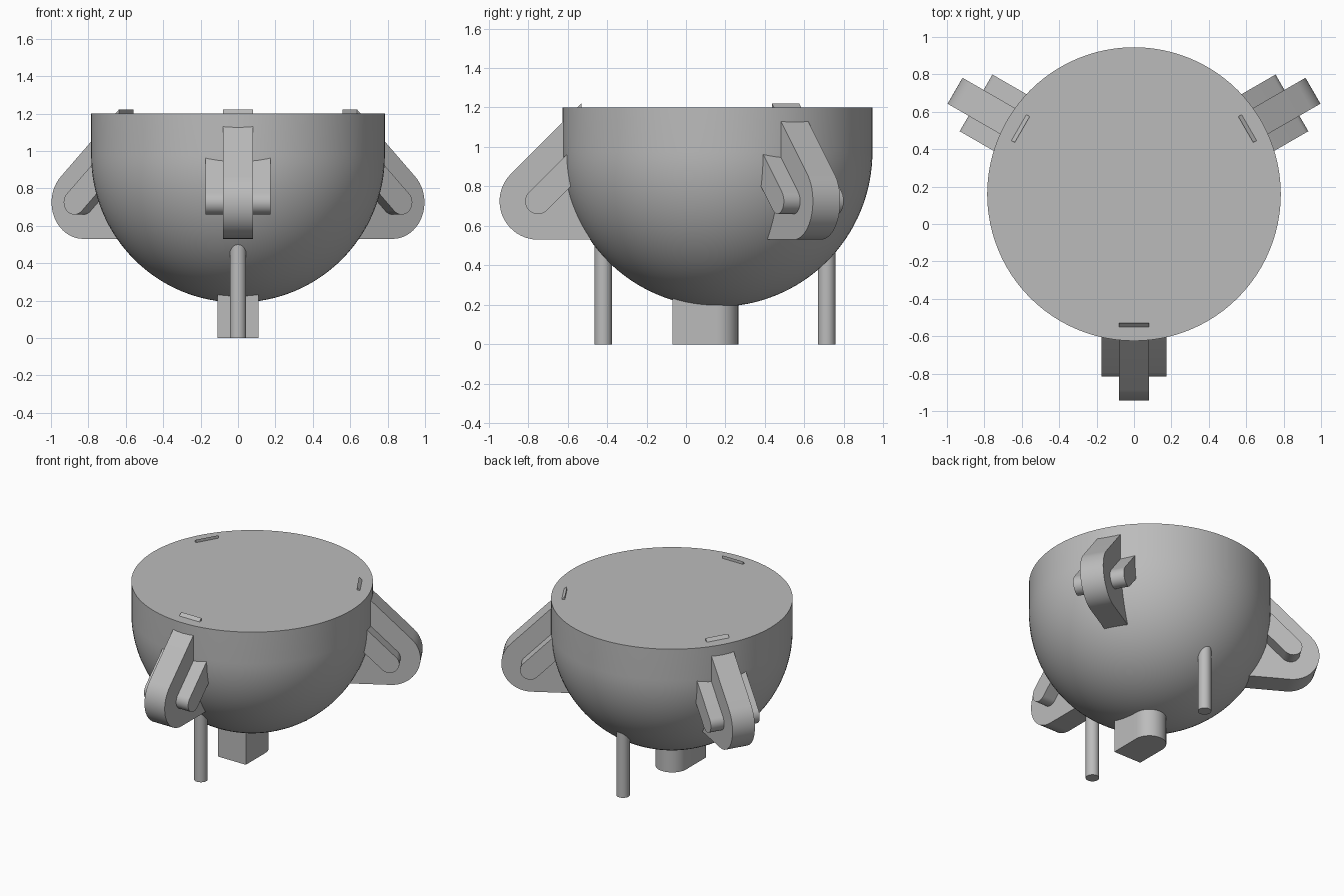
import bpy, bmesh, math
from mathutils import Matrix, Vector

cube = bpy.data.objects.get("Cube")
if cube:
    bpy.data.objects.remove(cube, do_unlink=True)

grey = bpy.data.materials.new("plain grey")
grey.use_nodes = True
COLOUR = (0.5, 0.5, 0.5, 1)
grey.diffuse_color = COLOUR
grey.node_tree.nodes["Principled BSDF"].inputs["Base Color"].default_value = COLOUR

CENTRE = Vector((0, 0.16, 0))   # bowl axis
RADIUS, EQUATOR, RIM = 0.785, 0.975, 1.2


def finish(name, bm, matrix=Matrix()):
    """Turn a bmesh into a shaded object."""
    bmesh.ops.recalc_face_normals(bm, faces=bm.faces)
    bm.transform(matrix)
    mesh = bpy.data.meshes.new(name)
    bm.to_mesh(mesh)
    bm.free()
    mesh.materials.append(grey)
    obj = bpy.data.objects.new(name, mesh)
    bpy.context.collection.objects.link(obj)
    bpy.ops.object.select_all(action="DESELECT")
    obj.select_set(True)
    bpy.context.view_layer.objects.active = obj
    bpy.ops.object.shade_smooth_by_angle(angle=math.radians(30))
    return obj


def arc(cx, cy, r, start, end, steps=20):
    angles = [math.radians(start + (end - start) * i / steps) for i in range(steps + 1)]
    return [(cx + r * math.cos(a), cy + r * math.sin(a)) for a in angles]


def prism(outline, depth, place):
    """Extrude a closed outline; place maps (u, v, w) to a point."""
    bm = bmesh.new()
    lower, upper = ([bm.verts.new(place(u, v, w)) for u, v in outline] for w in depth)
    bm.faces.new(lower)
    bm.faces.new(upper)
    n = len(outline)
    for i in range(n):
        j = (i + 1) % n
        bm.faces.new((lower[i], lower[j], upper[j], upper[i]))
    return bm


def upright(u, v, w):
    return (u, w, v)


def flat(u, v, w):
    return (u, v, w)


# Bowl: hemisphere with a short straight wall and a closed top
profile = arc(0, EQUATOR, RADIUS, -90, 0, 32) + [(RADIUS, RIM), (0, RIM)]
bm = bmesh.new()
verts = [bm.verts.new((r, 0, z)) for r, z in profile]
edges = [bm.edges.new(pair) for pair in zip(verts, verts[1:])]
bmesh.ops.spin(bm, geom=verts + edges, axis=(0, 0, 1), cent=(0, 0, 0),
               angle=math.tau, steps=96, use_duplicate=False)
bmesh.ops.remove_doubles(bm, verts=bm.verts, dist=0.0005)
finish("bowl", bm, Matrix.Translation(CENTRE))

# Three arms, each with a slanted cross bar; the arm tips poke through the top
HUB_R, HUB_Z, ARM_R, BAR_R = 0.91, 0.725, 0.195, 0.065
TIP_R = 0.69
slope_sum = HUB_R + HUB_Z + ARM_R * math.sqrt(2)   # r + z along the upper edge
arm_outline = [(0.55, HUB_Z - ARM_R)] + arc(HUB_R, HUB_Z, ARM_R, -90, 45)
arm_outline += [(TIP_R, slope_sum - TIP_R), (TIP_R, 1.1), (0.55, 1.1)]
REACH = 0.21
bar_outline = arc(HUB_R, HUB_Z, BAR_R, -135, 45)
bar_outline += [(u - REACH, v + REACH) for u, v in reversed(bar_outline[::20])]
for side, angle in (("front", -90), ("left", 30), ("right", 150)):
    spot = Matrix.Translation(CENTRE) @ Matrix.Rotation(math.radians(angle), 4, "Z")
    finish(side + "_arm", prism(arm_outline, (-0.08, 0.08), upright), spot)
    finish(side + "_cross_bar", prism(bar_outline, (-0.175, 0.175), upright), spot)

# Two round legs
for name, y in (("front_leg", -0.42), ("back_leg", 0.713)):
    finish(name, prism(arc(0, y, 0.044, 0, 350, 35), (0, 0.6), flat))

# Foot block: square at the front, rounded at the back
foot = arc(0, 0.155, 0.11, 0, 180, 24) + [(-0.11, -0.068), (0.11, -0.068)]
finish("foot_block", prism(foot, (0, 0.3), flat))
